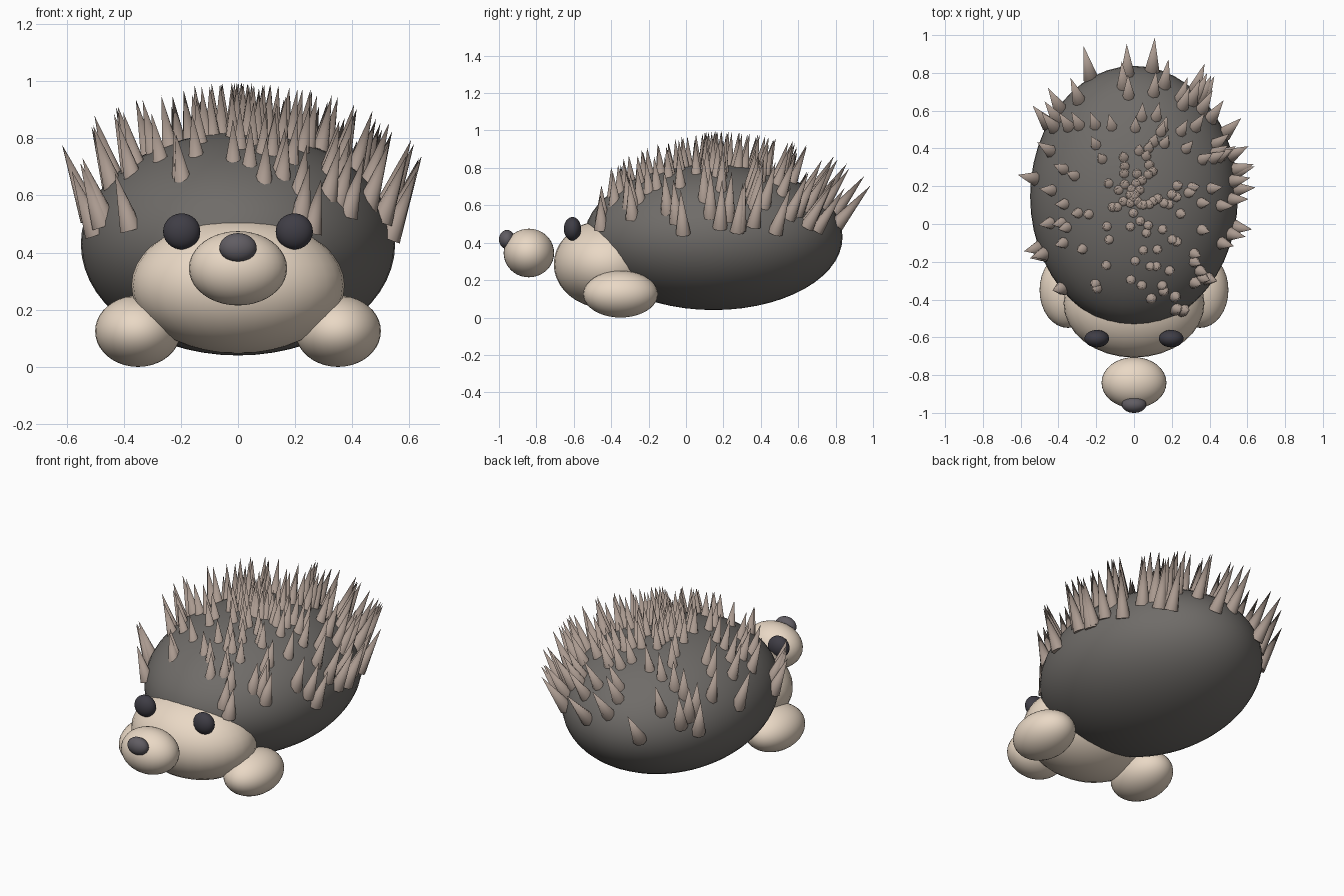
import bpy, bmesh, math, random
from mathutils import Vector, Matrix

if "Cube" in bpy.data.objects:
    bpy.data.objects.remove(bpy.data.objects["Cube"])

random.seed(7)


def material(name, color):
    m = bpy.data.materials.new(name)
    m.diffuse_color = (*color, 1)
    m.use_nodes = True
    m.node_tree.nodes["Principled BSDF"].inputs["Base Color"].default_value = m.diffuse_color
    return m


dark = material("dark_fur", (0.16, 0.15, 0.14))
tan = material("tan_skin", (0.82, 0.69, 0.56))
quill = material("quill_brown", (0.40, 0.32, 0.275))
black = material("eye_black", (0.05, 0.047, 0.06))
grey = material("nose_grey", (0.12, 0.11, 0.125))


def ellipsoid(name, center, radii, mat, segments=32, rings=20):
    bpy.ops.mesh.primitive_uv_sphere_add(segments=segments, ring_count=rings,
                                         radius=1, location=center)
    ob = bpy.context.object
    ob.name = name
    ob.scale = radii
    bpy.ops.object.transform_apply(location=False, rotation=False, scale=True)
    bpy.ops.object.shade_smooth()
    ob.data.materials.append(mat)
    return ob


# Body, head and snout
BODY = Vector((0, 0.147, 0.43))
ellipsoid("body", BODY, (0.55, 0.69, 0.39), dark, 48, 28)
ellipsoid("head", (0, -0.42, 0.285), (0.373, 0.287, 0.238), tan)
ellipsoid("snout", (0, -0.84, 0.345), (0.172, 0.135, 0.13), tan)
ellipsoid("nose", (0, -0.957, 0.417), (0.065, 0.043, 0.051), grey)

# Paired eyes and front feet
for side, s in (("left", -1), ("right", 1)):
    ellipsoid("eye_" + side, (s * 0.197, -0.607, 0.474), (0.065, 0.046, 0.063), black)
    ellipsoid("foot_" + side, (s * 0.35, -0.35, 0.125), (0.15, 0.2, 0.125), tan)

# Spines: rooted on a flatter inner dome, dense at the crown, leaning outward,
# sparser on the left and shorter towards the forehead
ROOT = Vector((0.545, 0.685, 0.285))
COUNT = 185
bm = bmesh.new()
for i in range(COUNT):
    theta = math.radians(87) * (i + random.random()) / COUNT
    phi = i * 2.39996 + random.uniform(-0.5, 0.5)
    n = Vector((math.sin(theta) * math.cos(phi),
                math.sin(theta) * math.sin(phi), math.cos(theta)))
    base = BODY + Vector(a * b for a, b in zip(n, ROOT))
    if base.y < -0.46 or (base.x < 0 and random.random() < 0.38):
        continue
    depth = 0.28 - 0.10 * max(0, -n.y)
    lean = Vector((0.42 * n.x, 0.02 + 0.45 * n.y + 0.45 * n.y ** 2, 1)).normalized()
    place = (Matrix.Translation(base + lean * depth / 2)
             @ lean.to_track_quat('Z', 'Y').to_matrix().to_4x4())
    bmesh.ops.create_cone(bm, cap_ends=True, segments=8, radius1=0.041,
                          radius2=0, depth=depth, matrix=place)
bmesh.ops.remove_doubles(bm, verts=bm.verts, dist=0.0001)
bmesh.ops.recalc_face_normals(bm, faces=bm.faces)
mesh = bpy.data.meshes.new("spines")
bm.to_mesh(mesh)
bm.free()
mesh.materials.append(quill)
spines = bpy.data.objects.new("spines", mesh)
bpy.context.collection.objects.link(spines)
bpy.ops.object.select_all(action='DESELECT')
spines.select_set(True)
bpy.context.view_layer.objects.active = spines
bpy.ops.object.shade_smooth_by_angle(angle=math.radians(60))
